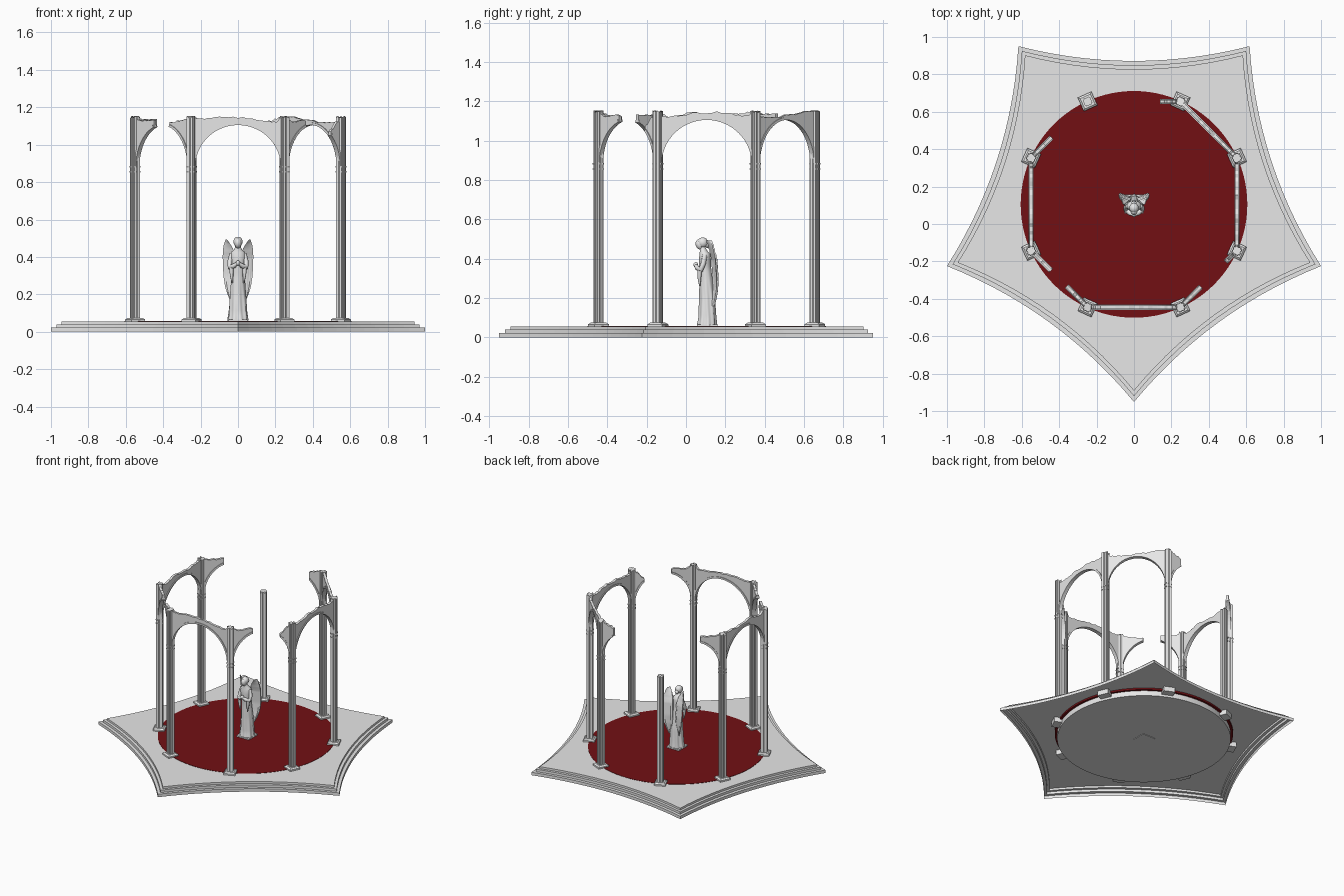
import bpy, bmesh, math, random
from mathutils import Vector, Matrix

if "Cube" in bpy.data.objects:
    bpy.data.objects.remove(bpy.data.objects["Cube"])

random.seed(4)
CY = 0.10  # centre of the pavilion in y


def material(name, rgb):
    m = bpy.data.materials.new(name)
    m.diffuse_color = (*rgb, 1)
    m.use_nodes = True
    m.node_tree.nodes["Principled BSDF"].inputs["Base Color"].default_value = m.diffuse_color
    return m


STONE = material("pale_stone", (0.8, 0.8, 0.8))
RED = material("dark_red", (0.17, 0.005, 0.007))


def finish(name, bm, mat=STONE, smooth=None):
    bmesh.ops.recalc_face_normals(bm, faces=bm.faces)
    me = bpy.data.meshes.new(name)
    bm.to_mesh(me)
    bm.free()
    ob = bpy.data.objects.new(name, me)
    bpy.context.collection.objects.link(ob)
    me.materials.append(mat)
    if smooth:
        shade(ob, smooth)
    return ob


def shade(ob, angle):
    bpy.ops.object.select_all(action='DESELECT')
    ob.select_set(True)
    bpy.context.view_layer.objects.active = ob
    bpy.ops.object.shade_smooth_by_angle(angle=math.radians(angle))


def loft(bm, rings, closed=True, bottom=True, top=True):
    """Skin a list of point rings."""
    vs = [[bm.verts.new(p) for p in r] for r in rings]
    n = len(vs[0])
    for a, b in zip(vs, vs[1:]):
        for i in range(n if closed else n - 1):
            j = (i + 1) % n
            bm.faces.new((a[i], a[j], b[j], b[i]))
    if bottom:
        bm.faces.new(vs[0][::-1])
    if top:
        bm.faces.new(vs[-1])
    return vs


def lerp(table, x):
    """Piecewise linear lookup; rows are (x, values...) in rising x."""
    if x <= table[0][0]:
        return table[0][1:]
    for a, b in zip(table, table[1:]):
        if x <= b[0]:
            t = (x - a[0]) / (b[0] - a[0])
            return tuple(p + (q - p) * t for p, q in zip(a[1:], b[1:]))
    return table[-1][1:]


# ---- stepped five-pointed base, open underneath
R = 1.0515
tips = [Vector((R * math.cos(math.radians(-90 + 72 * k)), R * math.sin(math.radians(-90 + 72 * k)))) for k in range(5)]
outline = []
for k in range(5):
    a, b = tips[k], tips[(k + 1) % 5]
    inward = -((a + b) / 2).normalized()
    for i in range(14):
        t = i / 14
        outline.append(a.lerp(b, t) + inward * 0.079 * 4 * t * (1 - t))
bm = bmesh.new()
steps = [(1, 0), (1, .022), (.97, .022), (.97, .04), (.943, .04), (.943, .055)]
loft(bm, [[(p.x * s, p.y * s + CY, z) for p in outline] for s, z in steps], bottom=False)
finish("stepped_base", bm)


def disc(name, r, z0, z1, mat):
    bm = bmesh.new()
    loft(bm, [[(r * math.cos(i * math.tau / 96), CY + .005 + r * math.sin(i * math.tau / 96), z)
               for i in range(96)] for z in (z0, z1)])
    finish(name, bm, mat, 30)


disc("red_floor", .606, .042, .057, RED)
disc("floor_core", .59, .004, .05, STONE)

# ---- columns: plinth, notched shaft and neck band
COLS = [(.55, -.248), (.55, .248), (.248, .55), (-.248, .55),
        (-.55, .248), (-.55, -.248), (-.248, -.55), (.248, -.55)]
COLS = [Vector((x, y + .105)) for x, y in COLS]


def notched(h, n):
    pts = []
    for k in range(4):
        rot = Matrix.Rotation(k * math.pi / 2, 2)
        pts += [rot @ Vector(p) for p in ((h, -n), (h, -.003), (h - .003, 0), (h, .003), (h, n), (n, n))]
    return pts


def square(h):
    return [Vector(p) for p in ((h, -h), (h, h), (-h, h), (-h, -h))]


for k, c in enumerate(COLS):
    rot = Matrix.Rotation(math.atan2(c.y - .105, c.x), 2)

    def ring(pts, z, jag=0):
        return [(*(rot @ p + c), z + random.uniform(-jag, jag)) for p in pts]
    bm = bmesh.new()
    broken = k == 3
    top = .865 if broken else 1.147
    loft(bm, [ring(square(.04), .02), ring(square(.04), .066), ring(square(.03), .074)])
    loft(bm, [ring(notched(.022, .015), .07), ring(notched(.022, .015), top, .007)])
    if not broken:
        for z in (.852, .878):
            loft(bm, [ring(notched(.0245, .017), z), ring(notched(.0245, .017), z + .007)])
    finish("broken_column" if broken else "column_%d" % k, bm)

# ---- ruined arches: thin jagged web with a thicker rim
SPRING, RISE = .88, .225


def arch(name, i, j, tops, reach=None):
    a, b = COLS[i], COLS[j]
    L = (b - a).length
    d = (b - a) / L
    side = Vector((-d.y, d.x))
    half = L / 2 - .019
    end = math.pi if reach is None else math.acos((L / 2 - reach) / half)
    n = 28 if reach is None else 12
    web, rim = [], []
    for s in range(n + 1):
        th = end * s / n
        t = s / n

        def pt(grow, off, z=None):
            u = L / 2 - (half + grow) * math.cos(th)
            p = a + d * u + side * off
            return (p.x, p.y, SPRING + (RISE + grow) * math.sin(th) if z is None else z)
        floor_z = SPRING + RISE * math.sin(th)
        m = len(tops) - 1
        zt = lerp([(q / m, h) for q, h in enumerate(tops)], t)[0] + random.uniform(-.005, .005)
        zt = max(zt, floor_z + .014)
        web.append([pt(0, -.009), pt(0, .009), pt(0, .009, zt), pt(0, -.009, zt)])
        rim.append([pt(0, -.014), pt(0, .014), pt(.013, .014), pt(.013, -.014)])
    bm = bmesh.new()
    loft(bm, web)
    loft(bm, rim)
    finish(name, bm)


arch("front_arch", 6, 7, [1.15, 1.138, 1.147, 1.145, 1.135, 1.12, 1.148])
arch("right_arch", 0, 1, [1.13, 1.12, 1.14, 1.145, 1.125, 1.14])
arch("back_right_arch", 1, 2, [1.14, 1.115, 1.12, 1.135, 1.15, 1.145])
arch("left_arch", 4, 5, [1.15, 1.14, 1.13, 1.145, 1.12, 1.15])
arch("arch_stub_back_left", 4, 3, [1.15, 1.13, 1.14], .155)
arch("arch_stub_left_front", 5, 6, [1.15, 1.125, 1.135], .15)
arch("arch_stub_front_left", 6, 5, [1.15, 1.13, 1.12], .16)
arch("arch_stub_front_right", 7, 0, [1.15, 1.12, 1.13], .155)
arch("arch_stub_right_front", 0, 7, [1.13, 1.12, 1.07], .085)
arch("arch_stub_back", 2, 3, [1.15, 1.14, 1.12], .11)

# ---- winged statue: block, robe, head, arms, wings
bm = bmesh.new()
loft(bm, [[(x * .052, .107 + y * .052, z) for x, y in ((1, -1), (1, 1), (-1, 1), (-1, -1))] for z in (.0, .066)])
finish("statue_block", bm)

robe = [(.06, .054, .05, .106), (.10, .049, .045, .108), (.20, .042, .04, .108), (.30, .035, .033, .102),
        (.35, .034, .031, .097), (.40, .041, .03, .096), (.425, .037, .027, .096),
        (.442, .017, .017, .088), (.465, .013, .014, .082)]
bm = bmesh.new()
rings = []
for s in range(31):
    z = .06 + .405 * s / 30
    rx, ry, cy = lerp(robe, z)
    fold = .10 * max(0, 1 - (z - .06) / .3)
    rings.append([])
    for i in range(56):
        t = i * math.tau / 56
        f = 1 + fold * (math.sin(9 * t + z * 9) + .5 * math.sin(5 * t - z * 14)) / 1.5
        rings[-1].append((rx * f * math.cos(t), cy + ry * f * math.sin(t), z))
loft(bm, rings)
finish("robe", bm, STONE, 50)


def ball(name, c, r, tilt=0):
    bm = bmesh.new()
    bmesh.ops.create_uvsphere(bm, u_segments=20, v_segments=12, radius=1)
    bm.transform(Matrix.Translation(c) @ Matrix.Rotation(tilt, 4, 'X') @ Matrix.Diagonal((*r, 1)))
    finish(name, bm, STONE, 60)


ball("face", (0, .071, .472), (.019, .022, .027), .35)
ball("hair", (0, .085, .481), (.025, .027, .027), .35)
ball("hair_knot", (0, .11, .468), (.014, .013, .014))
ball("clasped_hands", (0, .05, .368), (.012, .012, .014))


def tube(name, pts):
    cu = bpy.data.curves.new(name, 'CURVE')
    cu.dimensions = '3D'
    cu.bevel_depth = 1
    cu.bevel_resolution = 3
    cu.use_fill_caps = True
    sp = cu.splines.new('POLY')
    sp.points.add(len(pts) - 1)
    for p, (x, y, z, r) in zip(sp.points, pts):
        p.co = (x, y, z, 1)
        p.radius = r
    ob = bpy.data.objects.new(name, cu)
    bpy.context.collection.objects.link(ob)
    cu.materials.append(STONE)
    bpy.ops.object.select_all(action='DESELECT')
    ob.select_set(True)
    bpy.context.view_layer.objects.active = ob
    bpy.ops.object.convert(target='MESH')
    shade(bpy.context.object, 50)


# wing outline by height: inner x, outer x, y
wing = [(.16, .032, .04, .135), (.20, .02, .056, .145), (.24, .014, .069, .152), (.30, .012, .078, .155),
        (.40, .015, .082, .148), (.44, .024, .08, .138), (.47, .042, .075, .13), (.492, .058, .066, .122)]
for sx, label in ((1, "right"), (-1, "left")):
    tube(label + "_arm", [(sx * .034, .096, .418, .012), (sx * .044, .088, .375, .013), (sx * .043, .076, .345, .014),
                          (sx * .022, .058, .352, .013), (sx * .004, .049, .366, .008)])
    tube(label + "_sleeve_drape", [(sx * .036, .07, .345, .012), (sx * .034, .068, .30, .009), (sx * .03, .07, .26, .003)])
    bm = bmesh.new()
    front, back = [], []
    for s in range(29):
        z = .16 + .332 * s / 28
        xi, xo, y = lerp(wing, z)
        pts = []
        for i in range(17):
            v = i / 16
            ridge = .003 * abs(math.sin(v * math.pi * 5)) if z < .4 else .002 * math.sin(z * 300)
            pts.append((sx * (xi + (xo - xi) * v), y - .012 + .022 * v + ridge, z))
        edge = [(x, yy - .008, zz) for x, yy, zz in reversed(pts)]
        front.append(pts + edge)
    loft(bm, front)
    finish(label + "_wing", bm, STONE, 45)
